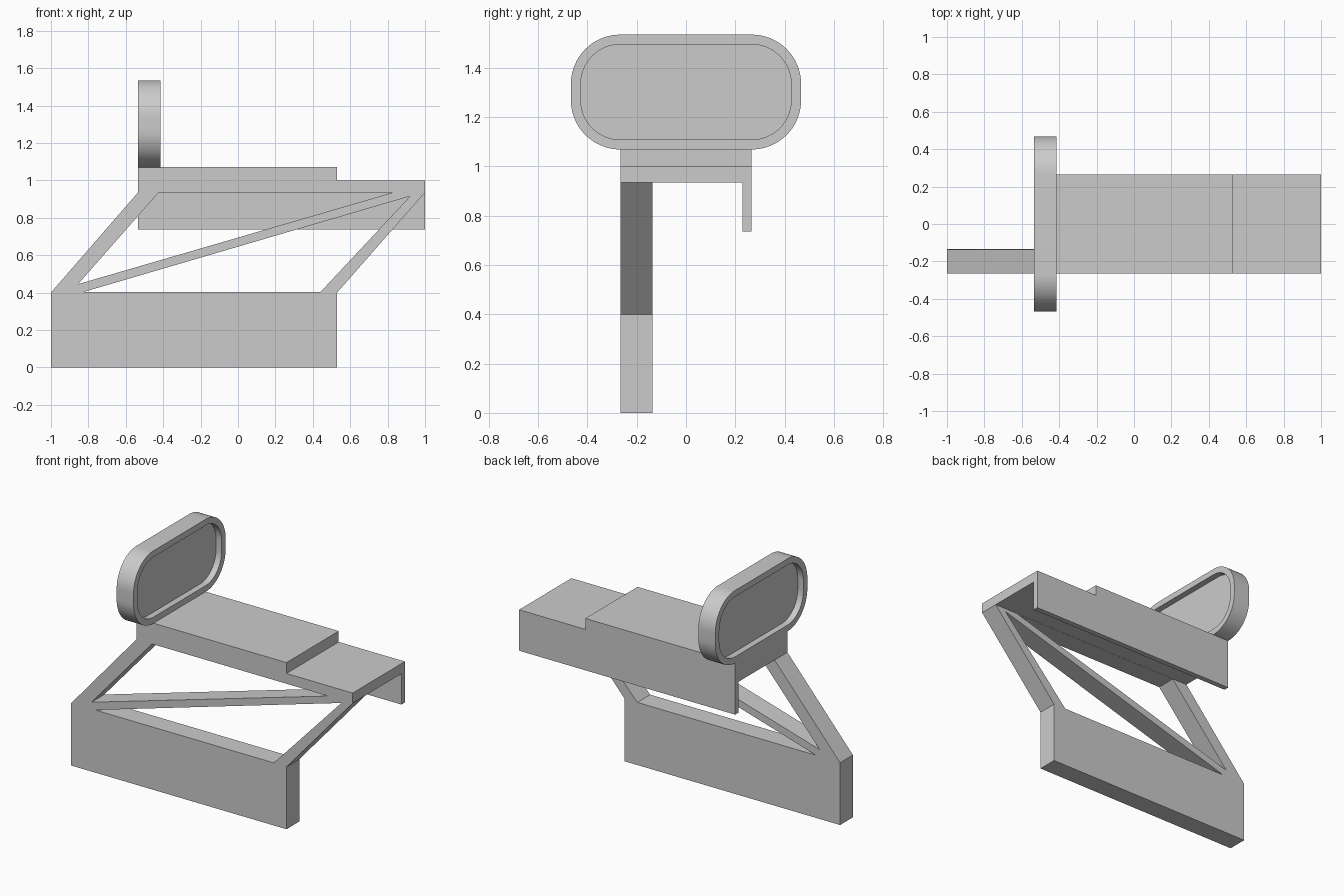
import bpy
import bmesh
import math

cube = bpy.data.objects.get("Cube")
if cube:
    bpy.data.objects.remove(cube, do_unlink=True)

grey = bpy.data.materials.new("plain grey")
grey.use_nodes = True
colour = (0.6, 0.6, 0.6, 1)
grey.diffuse_color = colour
grey.node_tree.nodes["Principled BSDF"].inputs["Base Color"].default_value = colour


def finish(name, bm):
    """Turn a bmesh into a grey object with outward normals."""
    bmesh.ops.recalc_face_normals(bm, faces=bm.faces)
    mesh = bpy.data.meshes.new(name)
    bm.to_mesh(mesh)
    bm.free()
    mesh.materials.append(grey)
    obj = bpy.data.objects.new(name, mesh)
    bpy.context.collection.objects.link(obj)
    return obj


def loft(name, rings):
    """Bridge matching point rings and cap both ends."""
    bm = bmesh.new()
    loops = [[bm.verts.new(p) for p in ring] for ring in rings]
    n = len(loops[0])
    for a, b in zip(loops, loops[1:]):
        for i in range(n):
            j = (i + 1) % n
            bm.faces.new((a[i], a[j], b[j], b[i]))
    bm.faces.new(loops[0])
    bm.faces.new(loops[-1])
    return finish(name, bm)


def select_only(obj):
    bpy.ops.object.select_all(action='DESELECT')
    obj.select_set(True)
    bpy.context.view_layer.objects.active = obj


FRONT, BACK = -0.265, 0.265
LEFT_END, STEP, RIGHT_END = -0.535, 0.53, 1.0
UNDER, LOW, HIGH = 0.935, 1.0, 1.07

# Leaning side frame: solid base, two struts and a diagonal around two openings
outlines = [
    [(-1, 0), (STEP, 0), (STEP, 0.4), (RIGHT_END, UNDER), (LEFT_END, UNDER), (-1, 0.4)],
    [(-0.855, 0.445), (0.825, UNDER - 0.001), (-0.425, UNDER - 0.001)],
    [(-0.83, 0.402), (0.44, 0.402), (0.92, 0.915)],
]
curve = bpy.data.curves.new("frame_outline", 'CURVE')
curve.dimensions = '2D'
curve.fill_mode = 'BOTH'
curve.extrude = 0.065
for points in outlines:
    spline = curve.splines.new('POLY')
    spline.points.add(len(points) - 1)
    for point, (x, z) in zip(spline.points, points):
        point.co = (x, z, 0, 1)
    spline.use_cyclic_u = True
frame = bpy.data.objects.new("side_frame", curve)
bpy.context.collection.objects.link(frame)
frame.rotation_euler.x = math.pi / 2
frame.location.y = FRONT + 0.065
select_only(frame)
bpy.ops.object.convert(target='MESH')
frame = bpy.context.view_layer.objects.active
bm = bmesh.new()
bm.from_mesh(frame.data)
bmesh.ops.remove_doubles(bm, verts=bm.verts, dist=0.0001)
bmesh.ops.recalc_face_normals(bm, faces=bm.faces)
for face in bm.faces:
    face.smooth = False
    face.material_index = 0
bm.to_mesh(frame.data)
bm.free()
frame.data.materials.clear()
frame.data.materials.append(grey)

# Stepped deck
deck = [(LEFT_END, UNDER), (RIGHT_END, UNDER), (RIGHT_END, LOW),
        (STEP, LOW), (STEP, HIGH), (LEFT_END, HIGH)]
loft("stepped_deck", [[(x, y, z) for x, z in deck] for y in (FRONT, BACK)])

# Thin wall hanging from the back edge of the deck
wall = [(0.23, 0.737), (BACK, 0.737), (BACK, UNDER), (0.23, UNDER)]
loft("back_wall", [[(x, y, z) for y, z in wall] for x in (LEFT_END, RIGHT_END)])


# Upright rounded panel, recessed on both faces
def rounded_ring(x, inset):
    ry, rz = 0.2 - inset, 0.2 - inset
    points = []
    for k, (sy, sz) in enumerate([(1, 1), (-1, 1), (-1, -1), (1, -1)]):
        for i in range(17):
            a = (k + i / 16) * math.pi / 2
            points.append((x, sy * 0.267 + ry * math.cos(a),
                           1.302 + sz * 0.033 + rz * math.sin(a)))
    return points


x0, x1, rim, depth = LEFT_END, -0.415, 0.04, 0.04
panel = loft("rounded_panel", [
    rounded_ring(x0 + depth, rim), rounded_ring(x0, rim), rounded_ring(x0, 0),
    rounded_ring(x1, 0), rounded_ring(x1, rim), rounded_ring(x1 - depth, rim)])
select_only(panel)
bpy.ops.object.shade_smooth_by_angle(angle=math.radians(30))
